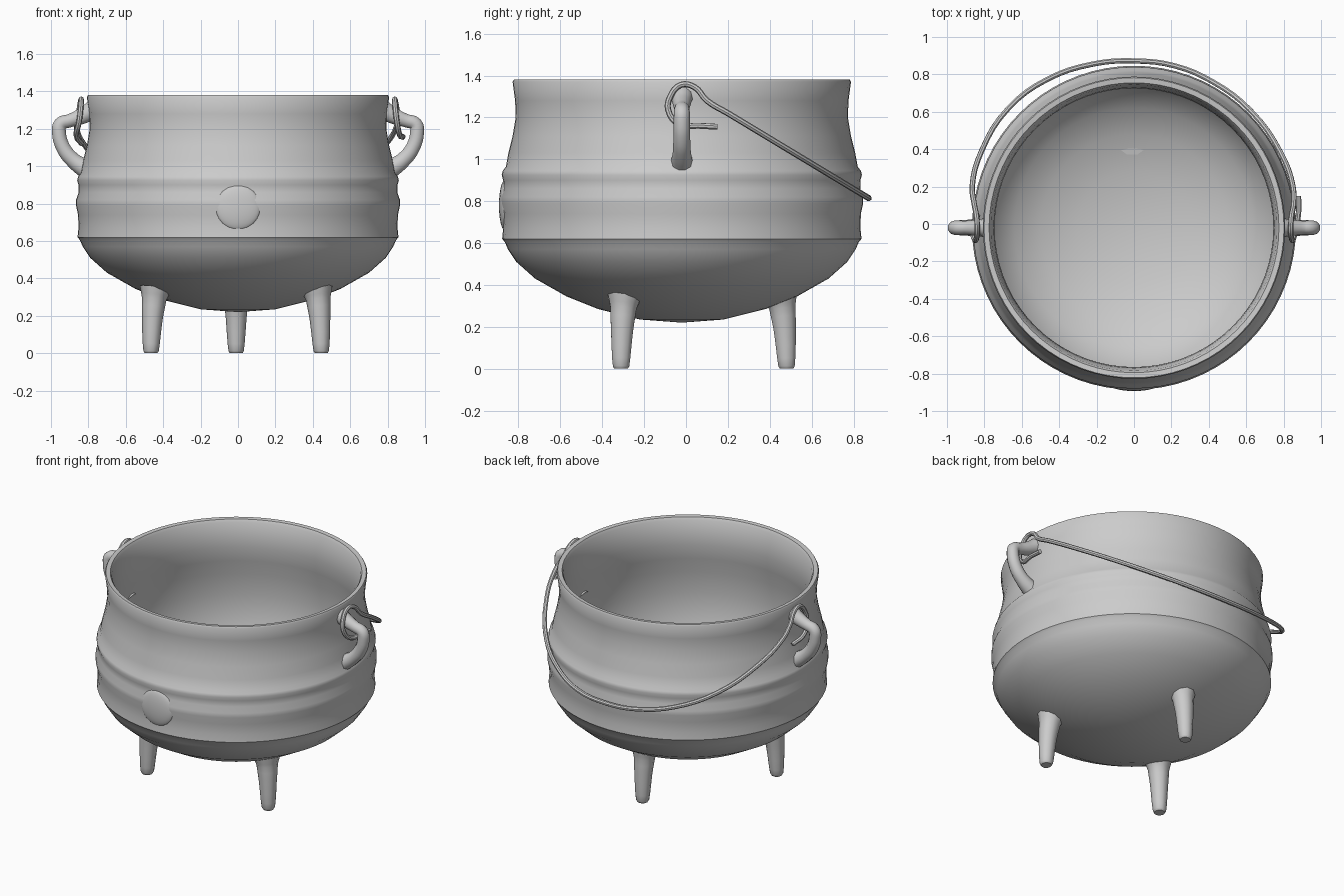
import bpy, bmesh, math
from mathutils import Vector, Matrix

if "Cube" in bpy.data.objects:
    bpy.data.objects.remove(bpy.data.objects["Cube"])

CY = -0.02  # pot axis sits slightly forward of the bail's rear sweep


def finish(obj, angle=40):
    bpy.ops.object.select_all(action='DESELECT')
    obj.select_set(True)
    bpy.context.view_layer.objects.active = obj
    bpy.ops.object.shade_smooth_by_angle(angle=math.radians(angle))


def lathe(name, profile, steps=72):
    bm = bmesh.new()
    verts = [bm.verts.new((r, 0, z)) for r, z in profile]
    edges = [bm.edges.new(p) for p in zip(verts, verts[1:])]
    bmesh.ops.spin(bm, geom=verts + edges, cent=(0, 0, 0), axis=(0, 0, 1),
                   angle=math.tau, steps=steps, use_merge=False)
    bmesh.ops.remove_doubles(bm, verts=bm.verts, dist=0.0005)
    bmesh.ops.recalc_face_normals(bm, faces=bm.faces)
    me = bpy.data.meshes.new(name)
    bm.to_mesh(me)
    bm.free()
    obj = bpy.data.objects.new(name, me)
    bpy.context.collection.objects.link(obj)
    obj.location.y = CY
    finish(obj)
    return obj


def tube(name, points, radii, res=4, sides=3):
    """Smooth round bar through the points, with a radius per point."""
    cu = bpy.data.curves.new(name, 'CURVE')
    cu.dimensions = '3D'
    cu.bevel_depth = 1.0
    cu.bevel_resolution = sides
    cu.resolution_u = res
    cu.use_fill_caps = True
    sp = cu.splines.new('BEZIER')
    sp.bezier_points.add(len(points) - 1)
    for bp, p, r in zip(sp.bezier_points, points, radii):
        bp.co = p
        bp.radius = r
        bp.handle_left_type = bp.handle_right_type = 'AUTO'
    obj = bpy.data.objects.new(name, cu)
    bpy.context.collection.objects.link(obj)
    bpy.ops.object.select_all(action='DESELECT')
    obj.select_set(True)
    bpy.context.view_layer.objects.active = obj
    bpy.ops.object.convert(target='MESH')
    obj = bpy.context.view_layer.objects.active
    finish(obj)
    return obj


# Pot body: banded outer wall, rim, then the hollow inside
outer = [(0, .22), (.2, .235), (.4, .285), (.55, .345), (.7, .43), (.79, .51),
         (.83, .57), (.845, .605), (.858, .62), (.853, .67), (.855, .74),
         (.866, .79), (.866, .82), (.852, .86), (.853, .90), (.860, .925),
         (.855, .945), (.840, .965), (.828, 1.03), (.808, 1.11), (.793, 1.2),
         (.796, 1.28), (.808, 1.37), (.802, 1.38)]
inner = [(.775, 1.377), (.765, 1.36), (.750, 1.27), (.745, 1.2), (.762, 1.1),
         (.785, 1.0), (.80, .85), (.79, .65), (.74, .54), (.64, .44),
         (.5, .365), (.3, .305), (0, .275)]
lathe("pot_body", outer + inner)

# Worn round boss on the front
bpy.ops.mesh.primitive_uv_sphere_add(segments=24, ring_count=12, radius=1,
                                     location=(0, CY - .845, .78))
boss = bpy.context.object
boss.name = "front_boss"
boss.scale = (.12, .028, .12)
finish(boss)

# Three tapered feet, flaring into the belly
for name, x, y in (("front_left_leg", -.465, -.31), ("front_right_leg", .445, -.31),
                   ("back_leg", -.01, .48)):
    inward = Vector((-x, -y, 0)).normalized()
    levels = ((0, 0, .034), (.012, 0, .041), (.18, .008, .055),
              (.29, .02, .066), (.35, .03, .085), (.40, .04, .11))
    pts = [Vector((x, y, z)) + inward * d for z, d, r in levels if z < .38 or y < 0]
    tube(name, pts[:5], [r for _, _, r in levels][:5], res=3)

# Ear handles on both sides
ear = ((.775, 1.30, .055), (.83, 1.27, .045), (.90, 1.243, .037), (.95, 1.225, .038),
       (.957, 1.18, .039), (.935, 1.10, .040), (.885, 1.035, .043), (.80, .975, .055))
for name, s in (("left_ear", -1), ("right_ear", 1)):
    tube(name, [(s * x, CY, z) for x, z, r in ear], [r for x, z, r in ear])


# Wire bail: hook through each ear, swung down around the back
def hook(s, tail):
    end = [(.88, .15, 1.155), (.88, .06, 1.16)] if tail else [(.835, .05, 1.12)]
    ring = [(.865, -.03, 1.165), (.85, -.085, 1.235), (.842, -.075, 1.30),
            (.838, -.025, 1.355), (.842, .04, 1.345), (.853, .10, 1.28)]
    return [(s * x, y, z) for x, y, z in end + ring]


sweep = [(-.865, .2), (-.815, .39), (-.67, .62), (-.46, .775), (-.22, .855), (0, .872),
         (.22, .845), (.43, .755), (.62, .61), (.785, .38), (.85, .2)]
arc = [(x, y, 1.25 - (y - .15) * .603) for x, y in sweep]
path = hook(-1, False) + arc + hook(1, True)[::-1]
tube("wire_bail", path, [.0145] * len(path), res=4, sides=2)
